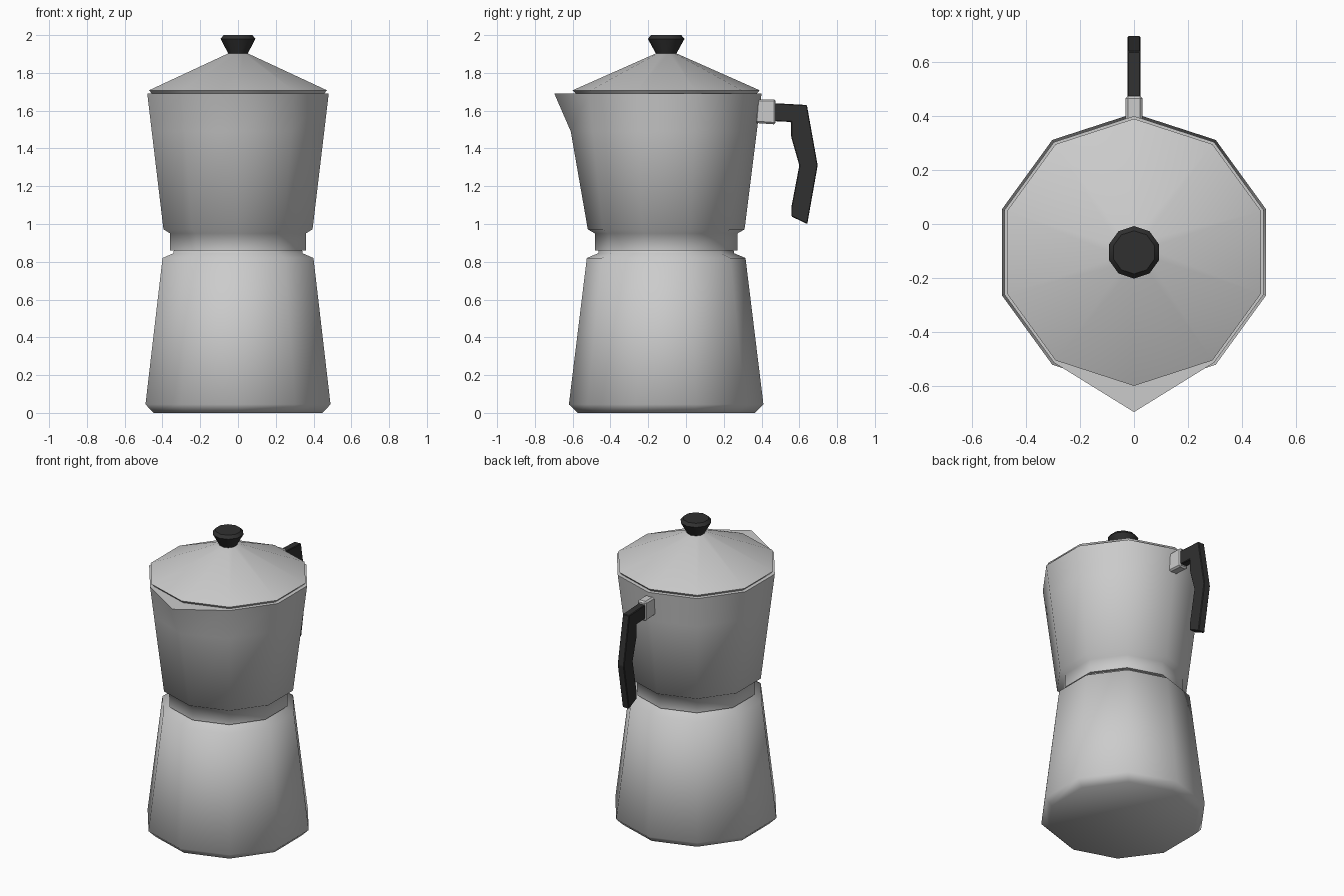
import bpy, bmesh, math

if "Cube" in bpy.data.objects:
    bpy.data.objects.remove(bpy.data.objects["Cube"])

SIDES = 10
CY = -0.105  # body axis in y


def material(name, c):
    m = bpy.data.materials.new(name)
    m.diffuse_color = (*c, 1)
    m.use_nodes = True
    m.node_tree.nodes["Principled BSDF"].inputs["Base Color"].default_value = m.diffuse_color
    return m


metal = material("brushed aluminium", (0.6, 0.6, 0.6))
black = material("black plastic", (0.03, 0.03, 0.03))


def finish(name, bm, mat, angle=None, recalc=True):
    if recalc:
        bmesh.ops.recalc_face_normals(bm, faces=bm.faces[:])
    me = bpy.data.meshes.new(name)
    bm.to_mesh(me)
    bm.free()
    me.materials.append(mat)
    ob = bpy.data.objects.new(name, me)
    bpy.context.collection.objects.link(ob)
    if angle is not None:
        bpy.ops.object.select_all(action='DESELECT')
        ob.select_set(True)
        bpy.context.view_layer.objects.active = ob
        bpy.ops.object.shade_smooth_by_angle(angle=math.radians(angle))
    return ob


def rings(profile, spout=None):
    """Ten-sided turned shape; spout maps a ring index to its front corner y."""
    bm = bmesh.new()
    loops = []
    for i, (r, z) in enumerate(profile):
        loop = []
        for k in range(SIDES):
            a = math.pi / 2 + k * 2 * math.pi / SIDES
            x, y = r * math.cos(a), CY + r * math.sin(a)
            if spout and i in spout and k == SIDES // 2:
                y = spout[i]
            loop.append(bm.verts.new((x, y, z)))
        loops.append(loop)
    for a, b in zip(loops, loops[1:]):
        for k in range(SIDES):
            n = (k + 1) % SIDES
            bm.faces.new((a[k], a[n], b[n], b[k]))
    bm.faces.new(loops[0][::-1])
    bm.faces.new(loops[-1])
    return bm


def extrude_x(name, outline, half, mat, bevel=0.0):
    """Extrude a y-z outline across x."""
    bm = bmesh.new()
    left = [bm.verts.new((-half, y, z)) for y, z in outline]
    right = [bm.verts.new((half, y, z)) for y, z in outline]
    bm.faces.new(left)
    bm.faces.new(right[::-1])
    for i in range(len(outline)):
        j = (i + 1) % len(outline)
        bm.faces.new((left[i], left[j], right[j], right[i]))
    bmesh.ops.recalc_face_normals(bm, faces=bm.faces[:])
    if bevel:
        bmesh.ops.bevel(bm, geom=bm.edges[:], offset=bevel, segments=1,
                        affect='EDGES', profile=0.5)
    return finish(name, bm, mat)


# Water chamber
finish("water_chamber", rings([(0.47, 0), (0.515, 0.045), (0.42, 0.82),
                               (0.36, 0.845), (0.355, 0.87)]), metal, 75)

# Upper jug with pouring spout pulled out of the front corner
finish("upper_jug", rings([(0.378, 0.86), (0.378, 0.95), (0.415, 0.972),
                           (0.48, 1.49), (0.505, 1.69)],
                          {3: -0.61, 4: -0.697}), metal, 75)

# Lid
finish("lid", rings([(0.48, 1.691), (0.495, 1.708), (0.05, 1.905)]), metal, 45)

# Lid knob
finish("lid_knob", rings([(0.05, 1.895), (0.097, 1.98), (0.08, 2.0)]), black, 38)

# Handle bracket
extrude_x("handle_bracket", [(0.365, 1.535), (0.475, 1.527), (0.475, 1.66),
                             (0.375, 1.66)], 0.032, metal, 0.01)

# Handle
extrude_x("handle", [(0.46, 1.64), (0.64, 1.63), (0.697, 1.31), (0.642, 1.0),
                     (0.558, 1.04), (0.558, 1.09), (0.60, 1.31), (0.557, 1.46),
                     (0.557, 1.54), (0.46, 1.545)], 0.024, black, 0.004)
